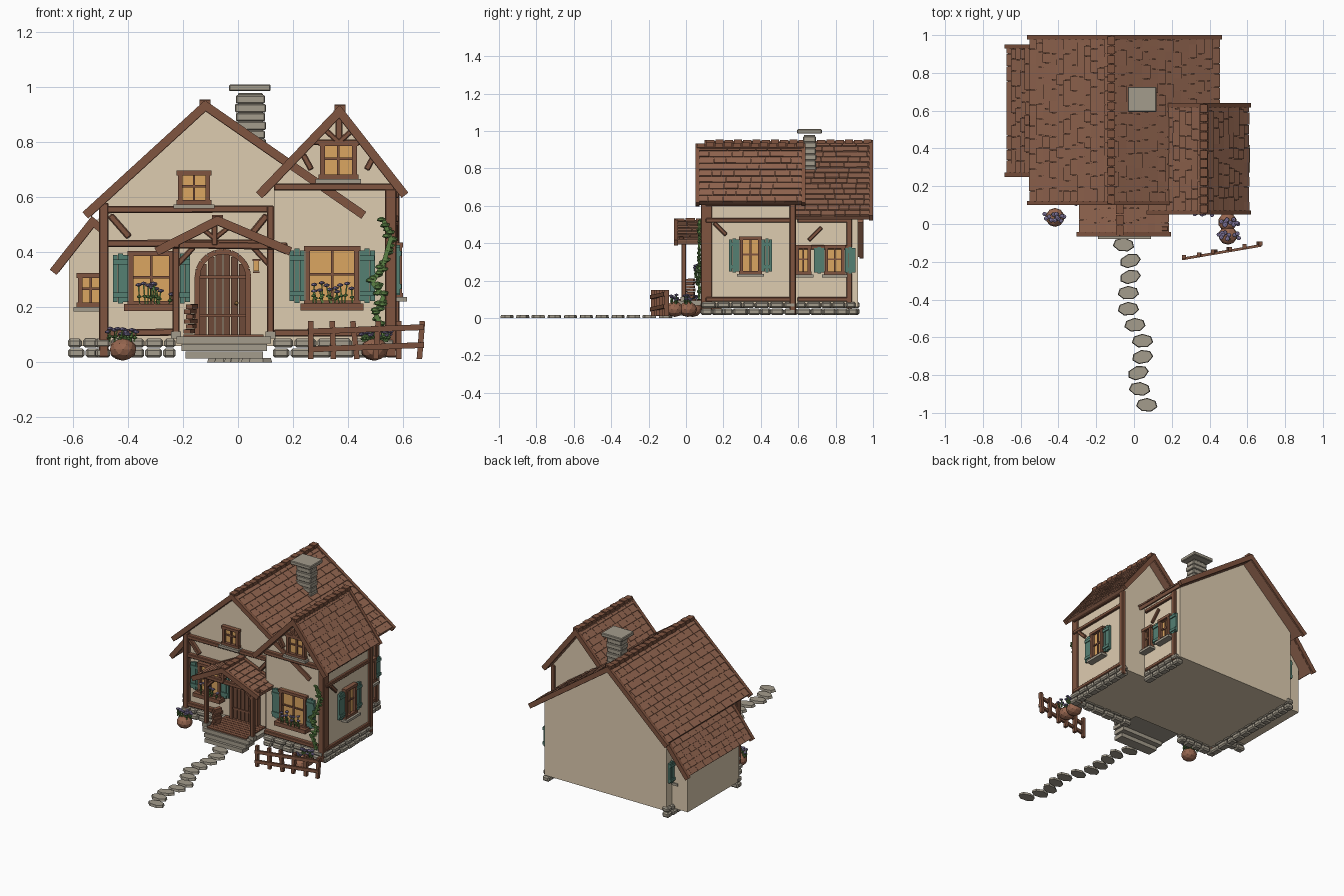
import bpy, bmesh, math, random
from mathutils import Matrix, Vector

random.seed(4)
if "Cube" in bpy.data.objects:
    bpy.data.objects.remove(bpy.data.objects["Cube"])

COLOURS = {"cream": (.87, .80, .69), "timber": (.50, .33, .25), "door_wood": (.43, .29, .22),
           "roof_tile": (.57, .395, .31), "stone": (.64, .61, .55), "amber_glass": (.86, .65, .38),
           "teal": (.33, .50, .45), "leaf": (.36, .51, .27), "lavender": (.50, .46, .61),
           "clay": (.59, .40, .31)}
MATS = {}
for label, rgb in COLOURS.items():
    m = bpy.data.materials.new(label)
    m.use_nodes = True
    col = [((c + .055) / 1.055) ** 2.4 for c in rgb] + [1]
    m.diffuse_color = col
    m.node_tree.nodes["Principled BSDF"].inputs["Base Color"].default_value = col
    MATS[label] = m

FRONT = Matrix()
RIGHT = Matrix.Rotation(math.pi / 2, 4, 'Z')
LEFT = Matrix.Rotation(-math.pi / 2, 4, 'Z')
parts = {}


def mesh_of(name, mat):
    return parts.setdefault(name, (bmesh.new(), mat))[0]


def box(name, mat, c, s, M=FRONT):
    T = M @ Matrix.Translation(c) @ Matrix.Diagonal((*s, 1))
    bmesh.ops.create_cube(mesh_of(name, mat), size=1, matrix=T)


def beam(name, mat, a, b, thick=.028, depth=.028, M=FRONT):
    a, b = Vector(a), Vector(b)
    R = (b - a).to_track_quat('X', 'Z').to_matrix().to_4x4()
    T = M @ Matrix.Translation((a + b) / 2) @ R @ Matrix.Diagonal(((b - a).length, depth, thick, 1))
    bmesh.ops.create_cube(mesh_of(name, mat), size=1, matrix=T)


def blob(name, mat, c, s, sub=1):
    T = Matrix.Translation(c) @ Matrix.Diagonal((*s, 1))
    bmesh.ops.create_icosphere(mesh_of(name, mat), subdivisions=sub, radius=1, matrix=T)


def prism(name, mat, outline, y0, y1):
    bm = mesh_of(name, mat)
    face = bm.faces.new([bm.verts.new((x, y0, z)) for x, z in outline])
    top = bmesh.ops.extrude_face_region(bm, geom=[face])["geom"]
    bmesh.ops.translate(bm, verts=[v for v in top if isinstance(v, bmesh.types.BMVert)],
                        vec=(0, y1 - y0, 0))
    bmesh.ops.recalc_face_normals(bm, faces=bm.faces)


def slope(name, ridge, eave, y0, y1, rows):
    """Roof slope: a slab, overlapping rows of tiles, barge boards at both ends."""
    r, e = Vector((ridge[0], 0, ridge[1])), Vector((eave[0], 0, eave[1]))
    n = (r - e).cross(Vector((0, 1, 0))).normalized()
    if n.z < 0:
        n = -n
    mid = Vector((0, (y0 + y1) / 2, 0))
    beam(name, "roof_tile", e + mid - n * .02, r + mid - n * .02, .02, y1 - y0 - .02)
    for i in range(rows):
        a, b = e.lerp(r, i / rows), e.lerp(r, min(1, (i + 1.2) / rows))
        y = y0 + .016
        while y < y1 - .02:
            w = min(random.uniform(.05, .085), y1 - .016 - y)
            c = Vector((0, y + w / 2, 0))
            lift = random.uniform(-.005, -.002)
            beam(name, "roof_tile", a + c + n * lift, b + c - n * .011, .009, w - .002)
            y += w
    for y in (y0 + .011, y1 - .011):
        off = Vector((0, y, 0)) - n * .013
        beam(name + "_boards", "timber", e + off - (r - e).normalized() * .012, r + off, .031, .022)


def ridge_caps(name, x, z, y0, y1):
    count = round((y1 - y0) / .05)
    step = (y1 - y0) / count
    for i in range(count):
        box(name, "timber", (x, y0 + (i + .5) * step, z - .01 + .004 * (i % 2)), (.04, step - .006, .024))


def window(name, u, d, z, w, h, M=FRONT, shutters=(), planter=False):
    """Window centred at u, z on a wall whose surface is at local depth d."""
    box(name + "_glass", "amber_glass", (u, d - .004, z), (w, .008, h), M)
    f = .018
    for s in (-1, 1):
        box(name + "_frame", "timber", (u + s * (w - f) / 2, d - .012, z), (f, .03, h), M)
        box(name + "_frame", "timber", (u, d - .014, z + s * (h - f) / 2), (w + .01, .03, f), M)
    box(name + "_frame", "timber", (u, d - .01, z), (.009, .014, h), M)
    box(name + "_frame", "timber", (u, d - .01, z + .005), (w, .012, .009), M)
    if planter:
        box(name + "_planter", "timber", (u, d - .028, z - h / 2 - .006), (w + .035, .056, .026), M)
    else:
        box(name + "_sill", "stone", (u, d - .022, z - h / 2 - .006), (w + .03, .044, .016), M)
    for s in shutters:
        c = u + s * (w / 2 + .03)
        for k in (-1, 0, 1):
            box(name + "_shutters", "teal", (c + k * .019, d - .012, z), (.0175, .014, h - .03 + .012 * (k == 0)), M)
        for k in (-1, 1):
            box(name + "_shutters", "teal", (c, d - .021, z + k * h * .3), (.055, .008, .018), M)


def stones(u0, u1, d, M=FRONT):
    for z, h in ((.034, .034), (.07, .032)):
        u = u0
        while u < u1 - .015:
            w = min(random.uniform(.05, .085), u1 - u)
            box("foundation_stones", "stone", (u + w / 2, d, z), (w - .004, random.uniform(.046, .056), h), M)
            u += w


def flowers(name, c, spread, count, height=.045):
    for _ in range(count):
        base = Vector(c) + Vector((random.uniform(-1, 1) * spread, random.uniform(-.4, .4) * min(spread, .05), 0))
        tip = base + Vector((random.uniform(-.015, .015), 0, height * random.uniform(.5, 1.1)))
        beam(name + "_stems", "leaf", base, tip, .005, .005)
        blob(name + "_leaves", "leaf", base.lerp(tip, .4), (.01, .006, .006))
        blob(name + "_blooms", "lavender", tip, (.013, .013, .007))


# Walls
FLOOR = .06
prism("main_walls", "cream", [(-.5, FLOOR), (.4, FLOOR), (.4, .555), (-.12, .915), (-.5, .57)], .17, .92)
prism("wing_walls", "cream", [(.13, FLOOR), (.57, FLOOR), (.57, .635), (.37, .89), (.13, .645)], .11, .58)
prism("lean_to_walls", "cream", [(-.615, FLOOR), (-.5, FLOOR), (-.5, .53), (-.535, .49), (-.615, .385)], .32, .86)

# Roofs
MAIN, WING, PORCH = (-.12, .95), (.37, .932), (-.075, .53)
slope("main_roof", MAIN, (-.555, .552), .1, 1, 12)
slope("main_roof", MAIN, (.455, .552), .1, 1, 14)
ridge_caps("main_ridge", *MAIN, .105, .995)
slope("wing_roof", WING, (.075, .625), .05, .64, 9)
slope("wing_roof", WING, (.61, .625), .05, .64, 9)
ridge_caps("wing_ridge", *WING, .055, .635)
slope("lean_to_roof", (-.53, .53), (-.675, .345), .25, .95, 6)
beam("lean_to_roof_boards", "timber", (-.54, .262, .52), (-.49, .262, .48))
slope("porch_roof", PORCH, (-.292, .42), -.065, .16, 6)
slope("porch_roof", PORCH, (.185, .42), -.065, .16, 7)
ridge_caps("porch_ridge", *PORCH, -.06, .16)

# Chimney
for i in range(9):
    k = .007 * (i % 2)
    box("chimney", "stone", (.045, .66, .7 + i * .032), (.106 + k, .068 + k, .0305))
box("chimney", "stone", (.045, .66, .83), (.09, .06, .3))
box("chimney_cap", "stone", (.043, .66, .998), (.152, .132, .024))

# Main front timbers
box("main_timbers", "timber", (-.488, .165, .3), (.034, .05, .56))
box("main_timbers", "timber", (.118, .152, .33), (.026, .03, .48))
for x0, x1, z in ((-.48, .13, .555), (-.48, .13, .432), (-.48, -.23, .107)):
    beam("main_timbers", "timber", (x0, .157, z), (x1, .157, z + .003), .026, .03)
beam("main_timbers", "timber", (-.465, .16, .535), (-.395, .16, .455), .024)
beam("main_timbers", "timber", (.105, .16, .535), (.04, .16, .455), .024)

# Wing front timbers
box("wing_timbers", "timber", (.555, .11, .325), (.042, .06, .61))
for x0, x1, z in ((.13, .57, .637), (.13, .57, .107)):
    beam("wing_timbers", "timber", (x0, .1, z), (x1, .1, z), .026, .034)
box("wing_timbers", "timber", (.367, .098, .85), (.026, .03, .11))
for s in (-1, 1):
    beam("wing_timbers", "timber", (.367 + s * .1, .098, .7), (.367 + s * .13, .098, .755), .022)
    beam("wing_timbers", "timber", (.367, .095, .8), (.367 + s * .055, .095, .85), .02)
beam("wing_timbers", "timber", (.27, .098, .8), (.465, .098, .8), .02)

# Right side timbers
box("wing_timbers", "timber", (.573, .571, .32), (.03, .034, .6))
for z in (.522, .1, .61):
    box("wing_timbers", "timber", (.34, -.573, z), (.47, .026, .024), RIGHT)
beam("wing_timbers", "timber", (.15, -.573, .51), (.215, -.573, .445), .022, .022, RIGHT)
box("main_timbers", "timber", (.873, -.402, .3), (.03, .03, .5), RIGHT)
for z in (.522, .378, .1):
    box("main_timbers", "timber", (.735, -.402, z), (.28, .026, .024), RIGHT)
beam("main_timbers", "timber", (.655, -.402, .415), (.725, -.402, .485), .022, .022, RIGHT)

# Windows
window("main_window", -.315, .17, .305, .165, .2, shutters=(-1, 1), planter=True)
window("attic_window", -.16, .17, .635, .118, .125)
window("wing_window", .342, .11, .315, .195, .215, shutters=(-1, 1), planter=True)
window("gable_window", .365, .11, .735, .135, .14)
window("lean_to_window", -.535, .32, .262, .095, .125)
window("wing_side_window", .345, -.57, .335, .115, .2, RIGHT, (-1, 1))
window("main_side_window", .795, -.4, .31, .105, .16, RIGHT, (-1, 1))
window("small_side_window", .627, -.4, .31, .08, .16, RIGHT)
window("main_left_window", -.8, -.5, .31, .105, .16, LEFT, (-1, 1))
flowers("main_window_flowers", (-.315, .125, .21), .075, 11, .07)
flowers("wing_window_flowers", (.342, .065, .215), .08, 11, .07)

# Arched door
DX, R, SPRING = -.055, .085, .31
for i in range(6):
    x = (i - 2.5) * R / 3
    top = SPRING + math.sqrt(R * R - x * x)
    box("door", "door_wood", (DX + x, .16, (.1 + top) / 2), (R / 3 - .004, .02, top - .1))
for z in (.17, .31):
    box("door_straps", "timber", (DX, .148, z), (2 * R, .008, .012))
blob("door_handle", "amber_glass", (-.005, .143, .215), (.008, .008, .008))
arch = [(DX + (R + .008) * math.cos(a), .155, SPRING + (R + .008) * math.sin(a))
        for a in (math.pi * k / 10 for k in range(11))]
arch = [(arch[0][0], .155, .1)] + arch + [(arch[-1][0], .155, .1)]
for a, b in zip(arch, arch[1:]):
    beam("door_frame", "timber", a, b, .02, .04)

# Porch
for x in (-.225, .118):
    box("porch_posts", "timber", (x, -.012, .27), (.026, .026, .34))
    box("porch_post_feet", "stone", (x, -.012, .1), (.036, .036, .025))
    beam("porch_posts", "timber", (x, -.06, .428), (x, .16, .428), .024, .024)
    s = 1 if x < 0 else -1
    beam("porch_posts", "timber", (x, -.012, .35), (x + s * .065, -.012, .42), .02, .02)
beam("porch_posts", "timber", (-.25, -.025, .428), (.18, -.025, .422), .026, .026)
box("porch_posts", "timber", (-.085, -.03, .465), (.022, .022, .08))
for s in (-1, 1):
    beam("porch_posts", "timber", (-.085, -.03, .45), (-.085 + s * .05, -.03, .49), .018, .02)
box("porch_base", "stone", (-.052, .06, .081), (.345, .23, .026))
box("porch_steps", "stone", (-.05, -.02, .054), (.31, .09, .026))
box("porch_steps", "stone", (-.05, -.045, .027), (.28, .07, .026))
for i in range(8):
    box("porch_floor", "timber", (-.053, -.035 + i * .026, .097), (.29, .023, .01))
box("lantern", "timber", (.067, .14, .372), (.03, .05, .008))
box("lantern", "timber", (.067, .125, .328), (.024, .024, .006))
box("lantern_light", "amber_glass", (.067, .125, .35), (.02, .02, .036))
for i in range(6):
    beam("firewood", "timber", (-.185 + .008 * (i % 2), -.005, .112 + i * .018),
         (-.168 + .005 * (i % 3), .045, .114 + i * .018), .015, .026)

# Stone foundation
stones(-.52, -.225, .165)
stones(.125, .585, .105)
stones(-.62, -.5, .315)
stones(.08, .59, -.565, RIGHT)
stones(.59, .92, -.395, RIGHT)
stones(-.93, -.17, -.495, LEFT)

# Climbing vine
vine = [Vector((x, .07, z)) for x, z in
        ((.53, .515), (.555, .45), (.53, .36), (.488, .29), (.53, .24), (.5, .18), (.53, .1))]
for a, b in zip(vine, vine[1:]):
    beam("vine_stem", "leaf", a, b, .016, .014)
    for k in range(6):
        p = a.lerp(b, k / 6) + Vector([random.uniform(-.012, .012) for _ in range(3)])
        blob("vine_leaves", "leaf", p, (.018, .01, .01))

# Fence
F0, F1 = Vector((.265, -.175, 0)), Vector((.665, -.103, 0))
for i in range(6):
    p = F0.lerp(F1, i / 5)
    lean = Vector((random.uniform(-.008, .008), 0, 0))
    beam("fence", "timber", p + Vector((0, 0, .012)) - lean, p + Vector((0, 0, .15)) + lean, .02, .022)
for z in (.055, .12):
    beam("fence", "timber", F0 + Vector((-.01, -.01, z - .008)), F1 + Vector((.01, -.01, z + .008)), .021, .014)

# Round pots
for x, y in ((-.418, .035), (.495, .01), (.497, -.06)):
    blob("pots", "clay", (x, y, .047), (.05, .05, .041), 2)
    flowers("pot_flowers", (x, y, .075), .05, 14, .045)

# Stepping-stone path
xs = (-.055, -.02, -.02, -.03, -.03, .005, .045, .045, .022, .03, .068)
for i, x in enumerate(xs):
    T = Matrix.Translation((x, -.11 - .0848 * i, .008)) @ Matrix.Rotation(random.uniform(-.3, .3), 4, 'Z')
    bmesh.ops.create_cone(mesh_of("path_stones", "stone"), cap_ends=True, segments=7, radius1=.058,
                          radius2=.053, depth=.016, matrix=T @ Matrix.Diagonal((1, .64, 1, 1)))

# Turn every part into an object
for name, (bm, mat) in parts.items():
    me = bpy.data.meshes.new(name)
    bm.to_mesh(me)
    bm.free()
    me.materials.append(MATS[mat])
    ob = bpy.data.objects.new(name, me)
    bpy.context.collection.objects.link(ob)
    if name == "foundation_stones" or "chimney" in name or "timbers" in name or "posts" in name:
        bev = ob.modifiers.new("soft_edges", 'BEVEL')
        bev.width = .008 if name == "foundation_stones" else .004
        bev.segments = 1
